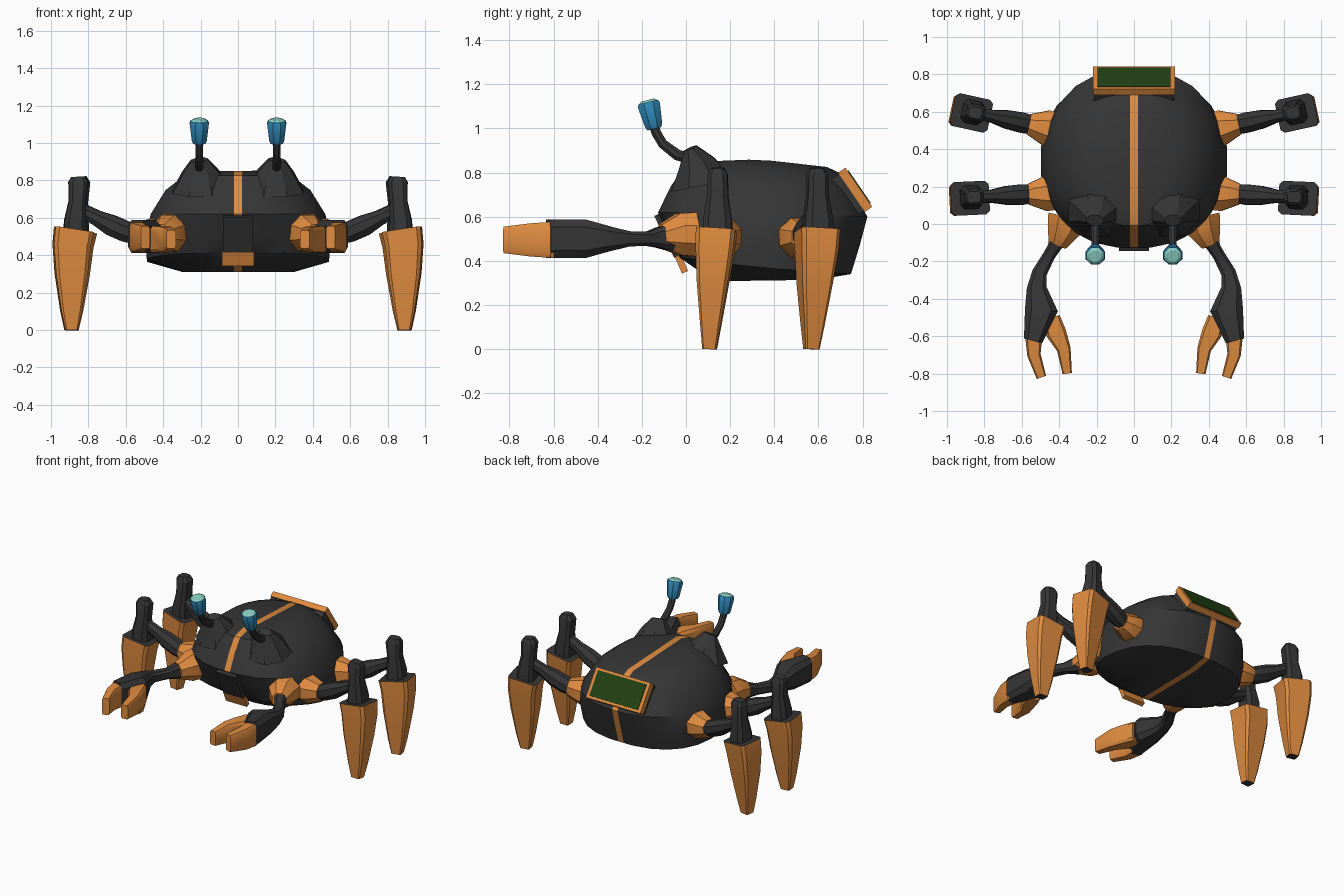
import bpy, bmesh, math
from mathutils import Vector, Matrix

if "Cube" in bpy.data.objects:
    bpy.data.objects.remove(bpy.data.objects["Cube"])


def material(name, rgb):
    m = bpy.data.materials.new(name)
    m.diffuse_color = (*rgb, 1)
    m.use_nodes = True
    m.node_tree.nodes["Principled BSDF"].inputs["Base Color"].default_value = m.diffuse_color
    return m


DARK = material("dark grey", (0.036, 0.036, 0.036))
ORANGE = material("orange", (0.74, 0.26, 0.05))
BLUE = material("blue", (0.03, 0.26, 0.50))
CYAN = material("pale cyan", (0.25, 0.62, 0.54))
GREEN = material("dark green", (0.016, 0.055, 0.007))


def finish(name, bm, mats, mirror=False, angle=30):
    bmesh.ops.recalc_face_normals(bm, faces=bm.faces)
    me = bpy.data.meshes.new(name)
    bm.to_mesh(me)
    bm.free()
    for m in mats:
        me.materials.append(m)
    ob = bpy.data.objects.new(name, me)
    bpy.context.collection.objects.link(ob)
    if mirror:
        ob.modifiers.new("mirror", "MIRROR").use_mirror_merge = False
    bpy.ops.object.select_all(action='DESELECT')
    ob.select_set(True)
    bpy.context.view_layer.objects.active = ob
    bpy.ops.object.shade_smooth_by_angle(angle=math.radians(angle))
    return ob


def skin(bm, rings):
    """Joins rings of points with quads and caps both ends."""
    vs = [[bm.verts.new(p) for p in r] for r in rings]
    n = len(vs[0])
    for a, b in zip(vs, vs[1:]):
        for i in range(n):
            bm.faces.new((a[i], a[(i + 1) % n], b[(i + 1) % n], b[i]))
    bm.faces.new(vs[0])
    bm.faces.new(vs[-1])


def limb(name, stations, mats, up=(0, 0, 1), k=0.414, rule=None):
    """Eight-sided limb, mirrored. Station: centre, half width, half height.
    k sets the corner: 0.414 gives a regular octagon, near 1 a box."""
    pts = [Vector(s[0]) for s in stations]
    sec = [(1, -k), (1, k), (k, 1), (-k, 1), (-1, k), (-1, -k), (-k, -1), (k, -1)]
    rings = []
    for i, (c, w, h) in enumerate(stations):
        t = (pts[min(i + 1, len(pts) - 1)] - pts[max(i - 1, 0)]).normalized()
        u = Vector(up)
        u = (u - t * u.dot(t)).normalized()
        v = t.cross(u)
        rings.append([pts[i] + v * (a * w) + u * (b * h) for a, b in sec])
    bm = bmesh.new()
    skin(bm, rings)
    bm.normal_update()
    bmesh.ops.recalc_face_normals(bm, faces=bm.faces)
    if rule:
        for f in bm.faces:
            f.material_index = rule(f)
    return finish(name, bm, mats, True)


def box(name, centre, size, tilt, mat):
    bm = bmesh.new()
    bmesh.ops.create_cube(bm, size=1, matrix=Matrix.Translation(centre)
                          @ Matrix.Rotation(tilt, 4, 'X') @ Matrix.Diagonal((*size, 1)))
    return finish(name, bm, [mat])


# Body shell: stacked oval outlines (front y, back y, half width, front z, middle z, back z)
levels = [(0.12, 0.60, 0.30, 0.31, 0.31, 0.315), (-0.03, 0.75, 0.49, 0.415, 0.37, 0.34),
          (-0.08, 0.79, 0.50, 0.52, 0.49, 0.47), (-0.13, 0.825, 0.47, 0.62, 0.62, 0.60),
          (-0.07, 0.755, 0.39, 0.74, 0.75, 0.72), (-0.01, 0.695, 0.29, 0.825, 0.825, 0.80),
          (0.08, 0.64, 0.16, 0.85, 0.86, 0.825)]
rings = []
for yf, yb, w, zf, zm, zb in levels:
    ring = []
    for i in range(24):
        a = math.tau * (i + 0.5) / 24
        c, s = (math.copysign(abs(q) ** (2 / 2.4), q) for q in (math.cos(a), math.sin(a)))
        mid, end, ze = 0.33, (yb if s > 0 else yf), (zb if s > 0 else zf)
        ring.append((w * c, mid + (end - mid) * abs(s), zm + (ze - zm) * abs(s)))
    rings.append(ring)
bm = bmesh.new()
skin(bm, rings)
# Centre stripe cut into the shell
for x in (-0.022, 0.022):
    bmesh.ops.bisect_plane(bm, geom=bm.verts[:] + bm.edges[:] + bm.faces[:],
                           plane_co=(x, 0, 0), plane_no=(1, 0, 0))
for f in bm.faces:
    f.material_index = int(abs(f.calc_center_median().x) < 0.021)
finish("body_shell", bm, [DARK, ORANGE])

# Mouth and chin plates
box("mouth_plate", (0, -0.085, 0.515), (0.16, 0.03, 0.21), 0.445, DARK)
box("chin_plate", (0, -0.02, 0.385), (0.17, 0.03, 0.08), 0.4, ORANGE)

# Tilted screen on the back
n = Vector((0, 0.825, 0.565))
c = Vector((0, 0.766, 0.722))
box("screen_mount", c - n * 0.045, (0.43, 0.20, 0.06), -0.97, DARK)
box("screen_frame", c, (0.44, 0.215, 0.04), -0.97, ORANGE)
box("screen", c + n * 0.021, (0.39, 0.18, 0.008), -0.97, GREEN)

# Eyes on curved stalks
limb("eye_socket", [((0.2, 0.07, 0.74), 0.15, 0.14), ((0.2, 0.05, 0.84), 0.1, 0.085),
                    ((0.208, 0.02, 0.91), 0.045, 0.03)], [DARK], up=(0, 1, 0))
limb("eye_stalk", [((0.207, 0.03, 0.86), 0.022, 0.025), ((0.207, -0.04, 0.88), 0.022, 0.025),
                   ((0.207, -0.105, 0.93), 0.021, 0.022), ((0.207, -0.135, 0.98), 0.021, 0.022),
                   ((0.207, -0.148, 1.02), 0.021, 0.022)], [DARK])
limb("eye", [((0.207, -0.143, 0.998), 0.032, 0.032), ((0.207, -0.147, 1.015), 0.04, 0.04),
             ((0.207, -0.168, 1.105), 0.051, 0.051), ((0.207, -0.171, 1.118), 0.046, 0.046)],
     [BLUE], up=(0, 1, 0))
limb("eye_lens", [((0.207, -0.171, 1.116), 0.046, 0.046), ((0.207, -0.174, 1.128), 0.03, 0.03)],
     [CYAN], up=(0, 1, 0))

# Claw arms
limb("claw_shoulder", [((0.36, 0.04, 0.52), 0.10, 0.10), ((0.375, -0.03, 0.52), 0.09, 0.095),
                       ((0.41, -0.11, 0.51), 0.05, 0.055)], [ORANGE])
limb("claw_arm", [((0.40, -0.07, 0.505), 0.05, 0.06), ((0.43, -0.13, 0.505), 0.035, 0.045),
                  ((0.455, -0.17, 0.50), 0.033, 0.033), ((0.505, -0.26, 0.50), 0.04, 0.034),
                  ((0.52, -0.34, 0.50), 0.053, 0.055), ((0.495, -0.46, 0.50), 0.088, 0.088),
                  ((0.54, -0.625, 0.50), 0.05, 0.088)], [DARK], k=0.6)
limb("claw_outer_finger", [((0.536, -0.60, 0.495), 0.046, 0.082), ((0.535, -0.70, 0.495), 0.036, 0.075),
                           ((0.495, -0.82, 0.495), 0.026, 0.06)], [ORANGE], k=0.75)
limb("claw_inner_finger", [((0.44, -0.50, 0.485), 0.045, 0.07), ((0.415, -0.585, 0.485), 0.054, 0.07),
                           ((0.375, -0.67, 0.485), 0.037, 0.066), ((0.357, -0.80, 0.485), 0.025, 0.05)],
     [ORANGE], k=0.75)

# Four walking legs: the same leg turned about its hip
for leg, hip_y, turn in (("front_leg", 0.165, -3), ("rear_leg", 0.51, 12)):
    rot = Matrix.Rotation(math.radians(turn), 3, 'Z')

    def P(x, z, y=0.0):
        return Vector((0.45, hip_y, 0)) + rot @ Vector((x - 0.45, y, z))

    out = rot @ Vector((1, 0, 0))
    limb(leg + "_hip", [(P(0.40, 0.50), 0.09, 0.08), (P(0.47, 0.505), 0.095, 0.09),
                        (P(0.565, 0.51), 0.055, 0.06)], [ORANGE])
    limb(leg + "_thigh", [(P(0.53, 0.50), 0.045, 0.045), (P(0.60, 0.525), 0.055, 0.055),
                          (P(0.68, 0.56), 0.05, 0.055), (P(0.76, 0.60), 0.035, 0.04),
                          (P(0.86, 0.65), 0.03, 0.035)], [DARK])
    limb(leg + "_knee", [(P(0.872, 0.50), 0.065, 0.06), (P(0.872, 0.58), 0.065, 0.058),
                         (P(0.86, 0.69), 0.048, 0.045), (P(0.855, 0.79), 0.045, 0.052),
                         (P(0.857, 0.82), 0.03, 0.036)], [DARK], up=out, k=0.6)
    limb(leg + "_shin", [(P(0.893, 0.0, -0.035), 0.032, 0.034), (P(0.893, 0.10, -0.03), 0.045, 0.055),
                         (P(0.892, 0.30, -0.02), 0.07, 0.085), (P(0.89, 0.45, -0.01), 0.085, 0.098),
                         (P(0.877, 0.535, -0.005), 0.09, 0.104)], [ORANGE, DARK], up=out, k=0.8,
         rule=lambda f: int(abs(f.normal.z) > 0.8))
